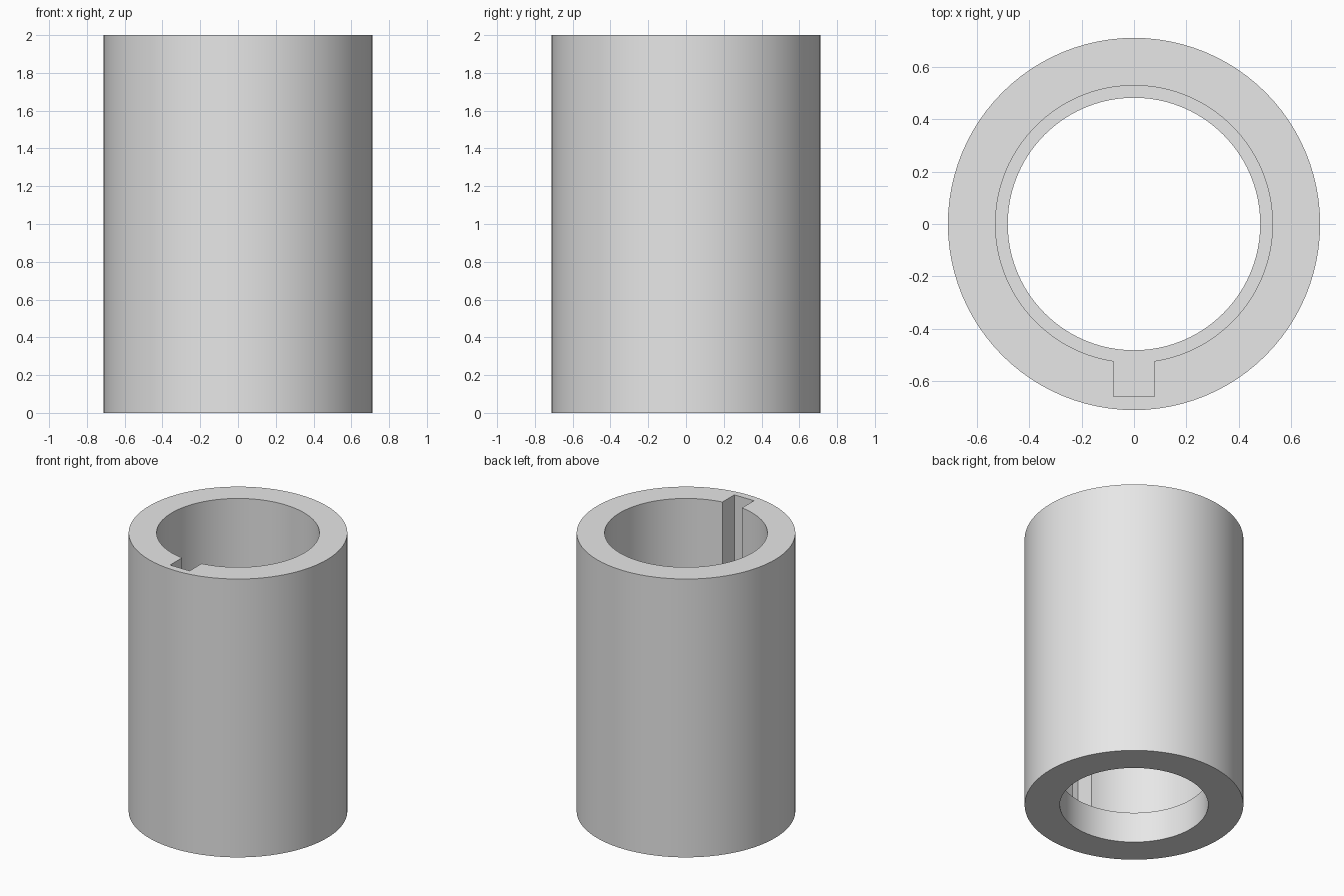
import bpy, bmesh
from math import sin, cos, pi, asin, radians

if "Cube" in bpy.data.objects:
    bpy.data.objects.remove(bpy.data.objects["Cube"], do_unlink=True)

SEGMENTS = 96
HEIGHT = 2.0
LEDGE = 0.22          # height of the step inside the bore
OUTER, BORE, LOWER_BORE = 0.712, 0.53, 0.483
KEY_HALF, KEY_DEPTH = 0.078, 0.66


def circle(radius):
    return [(radius * cos(2 * pi * i / SEGMENTS), radius * sin(2 * pi * i / SEGMENTS))
            for i in range(SEGMENTS)]


def keyed_circle(radius):
    """Circle with a square-cornered slot cut out towards the front."""
    gap = asin(KEY_HALF / radius)
    start, sweep = -pi / 2 + gap, 2 * pi - 2 * gap
    angles = [start + sweep * i / SEGMENTS for i in range(SEGMENTS + 1)]
    arc = [(radius * cos(a), radius * sin(a)) for a in angles]
    return arc + [(-KEY_HALF, -KEY_DEPTH), (KEY_HALF, -KEY_DEPTH)]


bm = bmesh.new()


def add_loop(outline, z):
    verts = [bm.verts.new((x, y, z)) for x, y in outline]
    edges = [bm.edges.new((v, verts[i - 1])) for i, v in enumerate(verts)]
    return verts, edges


def wall(outline, z_low, z_high):
    """Upright wall following an outline; returns its low and high edge loops."""
    low, low_edges = add_loop(outline, z_low)
    high, high_edges = add_loop(outline, z_high)
    for i in range(len(low)):
        bm.faces.new((low[i - 1], low[i], high[i], high[i - 1]))
    return low_edges, high_edges


def flat_ring(loop_a, loop_b):
    bmesh.ops.triangle_fill(bm, edges=loop_a + loop_b, use_beauty=True)


# Outer wall, keyed upper bore and plain lower bore
outer_low, outer_high = wall(circle(OUTER), 0, HEIGHT)
keyed_low, keyed_high = wall(keyed_circle(BORE), LEDGE, HEIGHT)
lower_low, lower_high = wall(circle(LOWER_BORE), 0, LEDGE)

# Top rim, inner ledge and bottom rim
flat_ring(outer_high, keyed_high)
flat_ring(keyed_low, lower_high)
flat_ring(outer_low, lower_low)
bmesh.ops.recalc_face_normals(bm, faces=bm.faces[:])

mesh = bpy.data.meshes.new("keyed_sleeve")
bm.to_mesh(mesh)
bm.free()
sleeve = bpy.data.objects.new("keyed_sleeve", mesh)
bpy.context.collection.objects.link(sleeve)

# Plain grey finish
grey = bpy.data.materials.new("light_grey")
grey.use_nodes = True
colour = (0.8, 0.8, 0.8, 1)
grey.diffuse_color = colour
grey.node_tree.nodes["Principled BSDF"].inputs["Base Color"].default_value = colour
mesh.materials.append(grey)

# Smooth round walls with crisp rims and slot corners
bpy.ops.object.select_all(action="DESELECT")
sleeve.select_set(True)
bpy.context.view_layer.objects.active = sleeve
bpy.ops.object.shade_smooth_by_angle(angle=radians(30))
